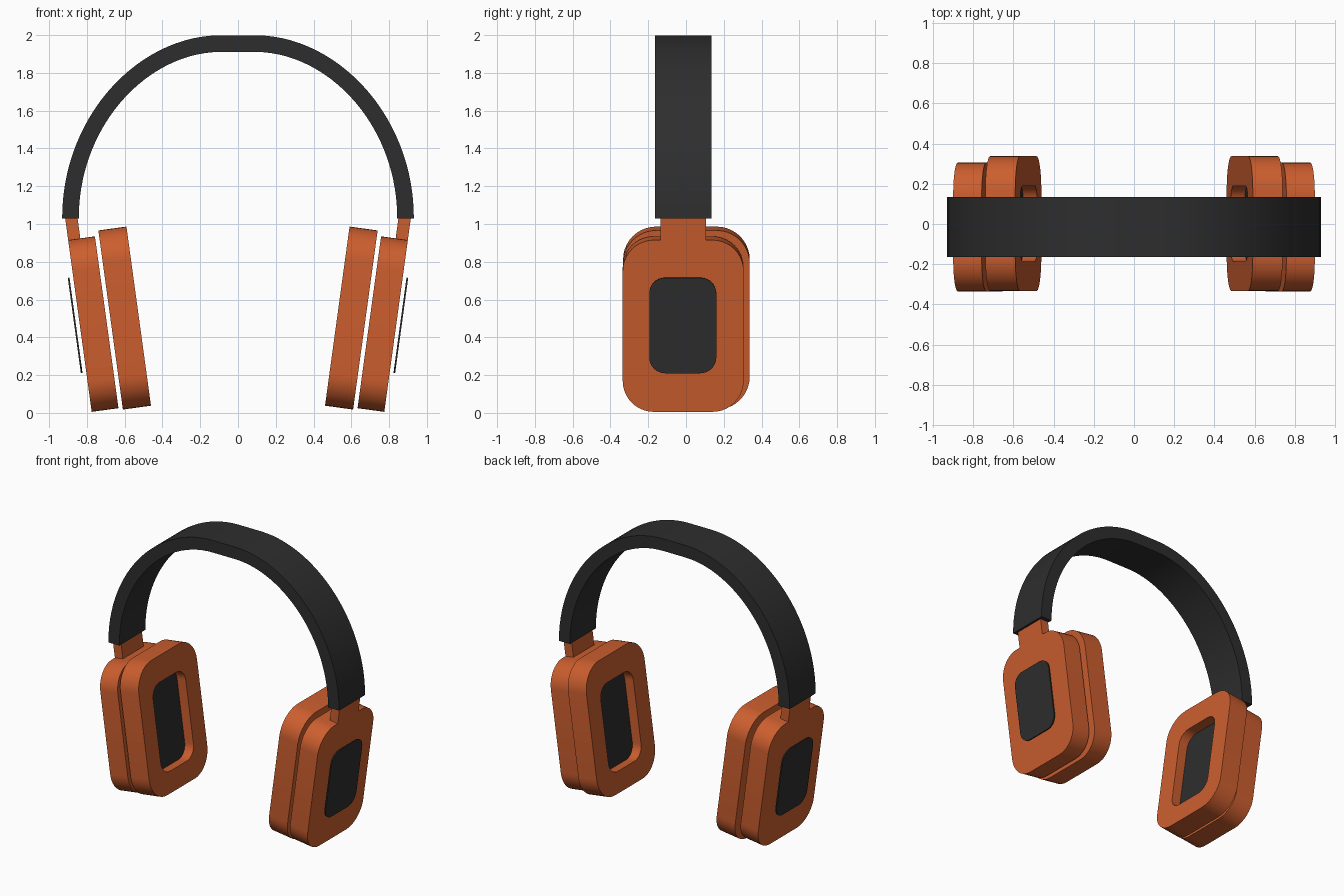
import bpy, bmesh, math
from mathutils import Matrix, Vector
from mathutils.geometry import interpolate_bezier

cube = bpy.data.objects.get("Cube")
if cube:
    bpy.data.objects.remove(cube, do_unlink=True)


def material(name, rgb):
    m = bpy.data.materials.new(name)
    m.use_nodes = True
    m.diffuse_color = (*rgb, 1)
    m.node_tree.nodes["Principled BSDF"].inputs["Base Color"].default_value = (*rgb, 1)
    return m


ORANGE = material("burnt_orange", (0.60, 0.112, 0.028))
BLACK = material("charcoal", (0.027, 0.027, 0.027))
TILT = math.radians(7.8)


def finish(name, bm, mat):
    bmesh.ops.recalc_face_normals(bm, faces=bm.faces)
    mesh = bpy.data.meshes.new(name)
    bm.to_mesh(mesh)
    bm.free()
    mesh.materials.append(mat)
    obj = bpy.data.objects.new(name, mesh)
    bpy.context.collection.objects.link(obj)
    bpy.ops.object.select_all(action="DESELECT")
    obj.select_set(True)
    bpy.context.view_layer.objects.active = obj
    bpy.ops.object.shade_smooth_by_angle(angle=math.radians(35))
    return obj


def rounded_rect(width, height, radius, cy=0, cz=0, steps=10):
    """Rounded rectangle outline as (y, z) pairs."""
    points = []
    for quarter, (sy, sz) in enumerate([(1, 1), (-1, 1), (-1, -1), (1, -1)]):
        for i in range(steps + 1):
            a = (quarter + i / steps) * math.pi / 2
            points.append((cy + sy * (width / 2 - radius) + radius * math.cos(a),
                           cz + sz * (height / 2 - radius) + radius * math.sin(a)))
    return points


def slab(name, mat, side, centre, thick, outline, hole=None):
    """Slab across x, optionally with a hole, tilted and placed on one side."""
    bm = bmesh.new()

    def ring(points, x):
        return [bm.verts.new((x, y, z)) for y, z in points]

    def bridge(a, b):
        for i in range(len(a)):
            j = (i + 1) % len(a)
            bm.faces.new((a[i], a[j], b[j], b[i]))

    inner, outer = ring(outline, -thick / 2), ring(outline, thick / 2)
    bridge(inner, outer)
    if hole:
        hole_in, hole_out = ring(hole, -thick / 2), ring(hole, thick / 2)
        bridge(hole_in, hole_out)
        bridge(inner, hole_in)
        bridge(outer, hole_out)
    else:
        bm.faces.new(inner)
        bm.faces.new(outer)
    place = (Matrix.Scale(side, 4, (1, 0, 0)) @ Matrix.Translation(centre)
             @ Matrix.Rotation(TILT, 4, "Y"))
    bm.transform(place)
    return finish(name, bm, mat)


def along(centre, offset):
    """Shift a centre along the tilted outward direction."""
    return Vector(centre) + Vector((math.cos(TILT), 0, -math.sin(TILT))) * offset


SHELL = (0.766, -0.015, 0.47)
CUSHION = (0.60, 0.002, 0.502)

# Ear cups, one per side
for label, side in (("left", 1), ("right", -1)):
    slab(label + "_ear_shell", ORANGE, side, SHELL, 0.143,
         rounded_rect(0.64, 0.918, 0.165))
    slab(label + "_hanger_arm", ORANGE, side, along(SHELL, 0.039), 0.065,
         [(-0.12, 0.4), (0.12, 0.4), (0.12, 0.59), (-0.12, 0.59)])
    slab(label + "_outer_plate", BLACK, side, (0.862, -0.017, 0.463), 0.009,
         rounded_rect(0.355, 0.51, 0.085))
    slab(label + "_ear_cushion", ORANGE, side, CUSHION, 0.15,
         rounded_rect(0.67, 0.957, 0.175),
         rounded_rect(0.375, 0.63, 0.09, cz=-0.015))
    slab(label + "_speaker_cover", BLACK, side, along(CUSHION, 0), 0.009,
         rounded_rect(0.379, 0.634, 0.092, cz=-0.015))

# Headband: a flat-topped arch swept across the depth
half = interpolate_bezier(Vector((0.887, 1.03)), Vector((0.887, 1.55)),
                          Vector((0.50, 1.955)), Vector((0.09, 1.955)), 28)
path = half + [Vector((-p.x, p.y)) for p in reversed(half)]
bm = bmesh.new()
sections = []
for i, p in enumerate(path):
    tangent = path[min(i + 1, len(path) - 1)] - path[max(i - 1, 0)]
    if i in (0, len(path) - 1):
        tangent = Vector((0, 1 if i == 0 else -1))
    normal = Vector((tangent.y, -tangent.x)).normalized() * 0.044
    a, b = p + normal, p - normal
    sections.append([bm.verts.new((q.x, y, q.y))
                     for q, y in ((a, -0.165), (a, 0.135), (b, 0.135), (b, -0.165))])
for s, t in zip(sections, sections[1:]):
    for k in range(4):
        n = (k + 1) % 4
        bm.faces.new((s[k], s[n], t[n], t[k]))
bm.faces.new(sections[0])
bm.faces.new(sections[-1])
finish("headband", bm, BLACK)
